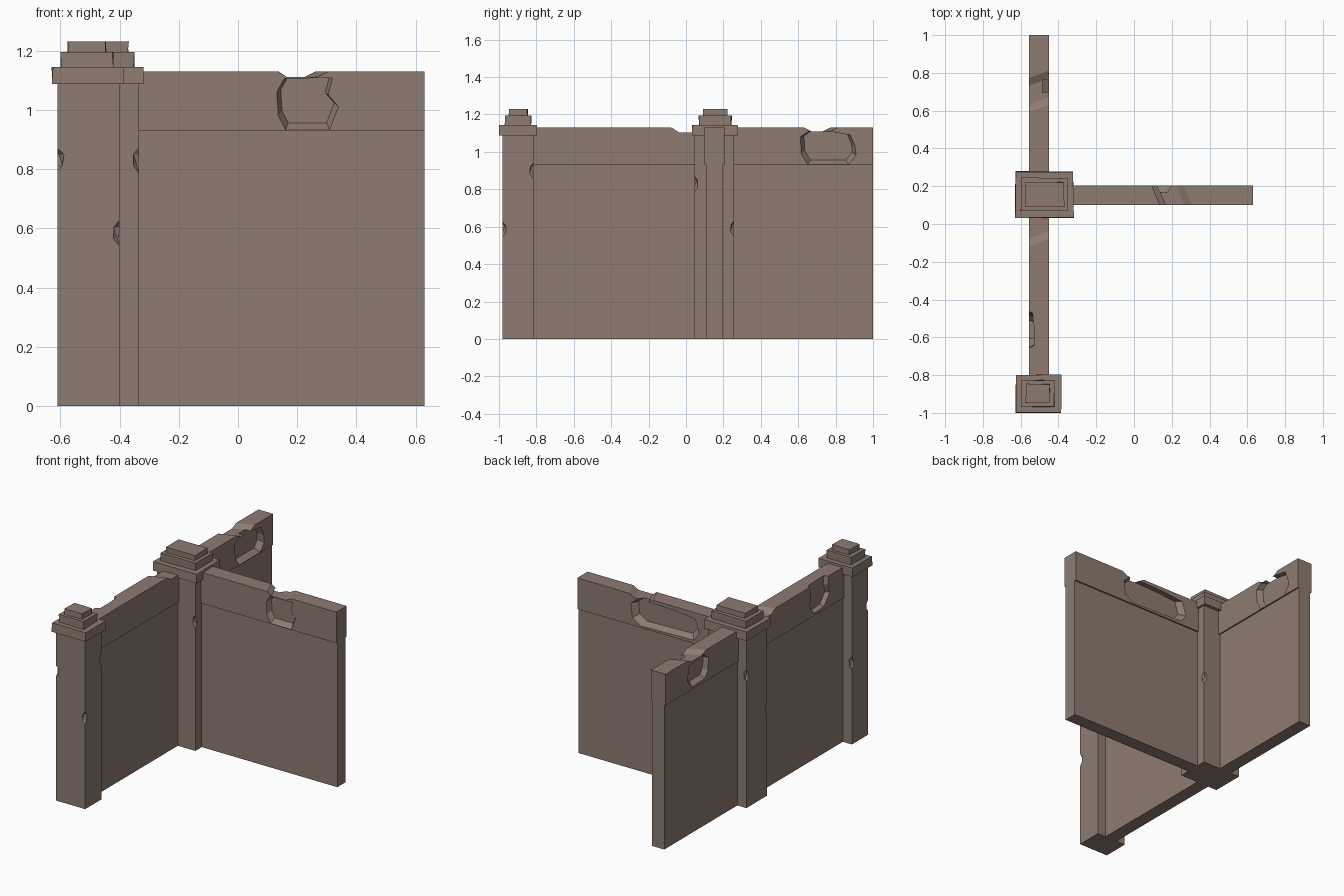
import bpy, bmesh, random
from mathutils import Vector

if "Cube" in bpy.data.objects:
    bpy.data.objects.remove(bpy.data.objects["Cube"])

random.seed(4)
stone = bpy.data.materials.new("brown stone")
stone.diffuse_color = (0.27, 0.2, 0.165, 1)
stone.use_nodes = True
stone.node_tree.nodes["Principled BSDF"].inputs["Base Color"].default_value = stone.diffuse_color


def finish(name, bm):
    bmesh.ops.recalc_face_normals(bm, faces=bm.faces)
    mesh = bpy.data.meshes.new(name)
    bm.to_mesh(mesh)
    bm.free()
    mesh.materials.append(stone)
    ob = bpy.data.objects.new(name, mesh)
    bpy.context.collection.objects.link(ob)
    return ob


def loft(name, a, b):
    """Solid between two matching rings of points."""
    bm = bmesh.new()
    va = [bm.verts.new(p) for p in a]
    vb = [bm.verts.new(p) for p in b]
    bm.faces.new(va)
    bm.faces.new(vb[::-1])
    n = len(va)
    for i in range(n):
        j = (i + 1) % n
        bm.faces.new((va[i], va[j], vb[j], vb[i]))
    return finish(name, bm)


def box(name, x0, x1, y0, y1, z0, z1, jitter=0.0):
    r = lambda: random.uniform(0, jitter)
    ring = lambda z: [(x0 + r(), y0 + r(), z), (x1 - r(), y0 + r(), z),
                      (x1 - r(), y1 - r(), z), (x0 + r(), y1 - r(), z)]
    return loft(name, ring(z0), ring(z1))


def cut(ob, cutter):
    cutter.hide_render = True
    mod = ob.modifiers.new("damage", 'BOOLEAN')
    mod.operation = 'DIFFERENCE'
    mod.solver = 'EXACT'
    mod.object = cutter
    bpy.context.view_layer.objects.active = ob
    bpy.ops.object.modifier_apply(modifier=mod.name)
    bpy.data.objects.remove(cutter)


HALF = 0.0525  # half thickness of the top band


def wall(name, place, u0, u1, notch, skew, gouges):
    """Thin panel with a thicker, damaged band on top."""
    def slab(part, h, z0, z1):
        ring = lambda u: [place(u, d, z) for d, z in
                          ((-h, z0), (h, z0), (h, z1), (-h, z1))]
        return loft(name + part, ring(u0), ring(u1))
    slab("_panel", 0.043, 0, 0.935)
    band = slab("_band", HALF, 0.93, 1.13)
    # slanting worn notch along the top
    cut(band, loft("notch", [place(u, -0.06, z) for u, z in notch],
                   [place(u + skew, 0.06, z) for u, z in notch]))
    # broken hollows on the sides
    for side, depth, lift, pts in gouges:
        cu = sum(p[0] for p in pts) / len(pts)
        cz = sum(p[1] for p in pts) / len(pts)
        outer = [place(u, side * (HALF + 0.002), z) for u, z in pts]
        inner = [place(cu + (u - cu) * 0.86, side * (HALF - depth),
                       cz + (z - cz) * 0.86 + lift) for u, z in pts]
        cut(band, loft("gouge", outer, inner))


wall("east_wall", lambda u, d, z: (u, 0.1525 + d, z), -0.34, 0.63,
     [(0.12, 1.15), (0.14, 1.13), (0.17, 1.11), (0.27, 1.11), (0.31, 1.13), (0.32, 1.15)], -0.05,
     [(-1, 0.035, 0.012, [(0.16, 0.931), (0.31, 0.931), (0.34, 1.01), (0.305, 1.05),
                          (0.32, 1.108), (0.155, 1.105), (0.13, 1.06), (0.135, 0.98)]),
      (1, 0.035, 0.012, [(-0.20, 0.95), (0.18, 0.94), (0.24, 0.98), (0.25, 1.07),
                         (0.20, 1.112), (-0.05, 1.105), (-0.21, 1.09), (-0.24, 1.0)])])
wall("north_wall", lambda u, d, z: (-0.5025 + d, u, z), 0.25, 1.0,
     [(0.58, 1.15), (0.59, 1.13), (0.63, 1.11), (0.73, 1.11), (0.77, 1.13), (0.78, 1.15)], 0.045,
     [(1, 0.035, 0.012, [(0.65, 0.931), (0.87, 0.931), (0.91, 0.98), (0.905, 1.03), (0.88, 1.09),
                         (0.75, 1.112), (0.65, 1.108), (0.61, 1.08), (0.615, 0.99)]),
      (-1, 0.03, 0.012, [(0.60, 0.95), (0.73, 0.945), (0.78, 1.0), (0.76, 1.09),
                         (0.62, 1.112), (0.56, 1.07), (0.57, 0.99)])])
wall("south_wall", lambda u, d, z: (-0.5025 + d, u, z), -0.82, 0.05,
     [(-0.13, 1.15), (-0.12, 1.13), (-0.08, 1.105), (0.1, 1.105), (0.1, 1.15)], 0.045,
     [(-1, 0.025, 0.0, [(-0.61, 0.95), (-0.51, 0.945), (-0.46, 1.0), (-0.48, 1.06), (-0.46, 1.14),
                        (-0.66, 1.15), (-0.65, 1.08), (-0.67, 1.02)])])


def post(name, x0, x1, y0, y1, caps, chips):
    """Square pillar with chipped corners and a stepped cap."""
    body = box(name, x0, x1, y0, y1, 0, 1.09)
    for cx, cy, z in chips:
        bm = bmesh.new()
        bmesh.ops.create_icosphere(bm, subdivisions=1, radius=1)
        c = Vector((x1 if cx else x0, y1 if cy else y0, z))
        for v in bm.verts:
            s = random.uniform(0.85, 1.1)
            v.co = c + Vector((v.co.x * 0.023, v.co.y * 0.023, v.co.z * 0.042)) * s
        cut(body, finish("chip", bm))
    for i, (c, z0, z1) in enumerate(zip(caps, (1.088, 1.14, 1.19), (1.145, 1.195, 1.23))):
        box(f"{name}_cap_step_{i + 1}", *c, z0, z1, jitter=0.006)


post("junction_post", -0.61, -0.335, 0.045, 0.257,
     [(-0.63, -0.318, 0.03, 0.282), (-0.60, -0.347, 0.067, 0.247), (-0.577, -0.368, 0.09, 0.222)],
     [(1, 0, 0.83), (1, 1, 0.59), (0, 1, 0.85), (0, 0, 0.56)])
post("end_post", -0.61, -0.40, -0.982, -0.815,
     [(-0.63, -0.38, -1.0, -0.795), (-0.60, -0.42, -0.97, -0.825), (-0.575, -0.443, -0.95, -0.845)],
     [(0, 0, 0.83), (1, 0, 0.585), (1, 1, 0.9), (0, 1, 0.52)])
